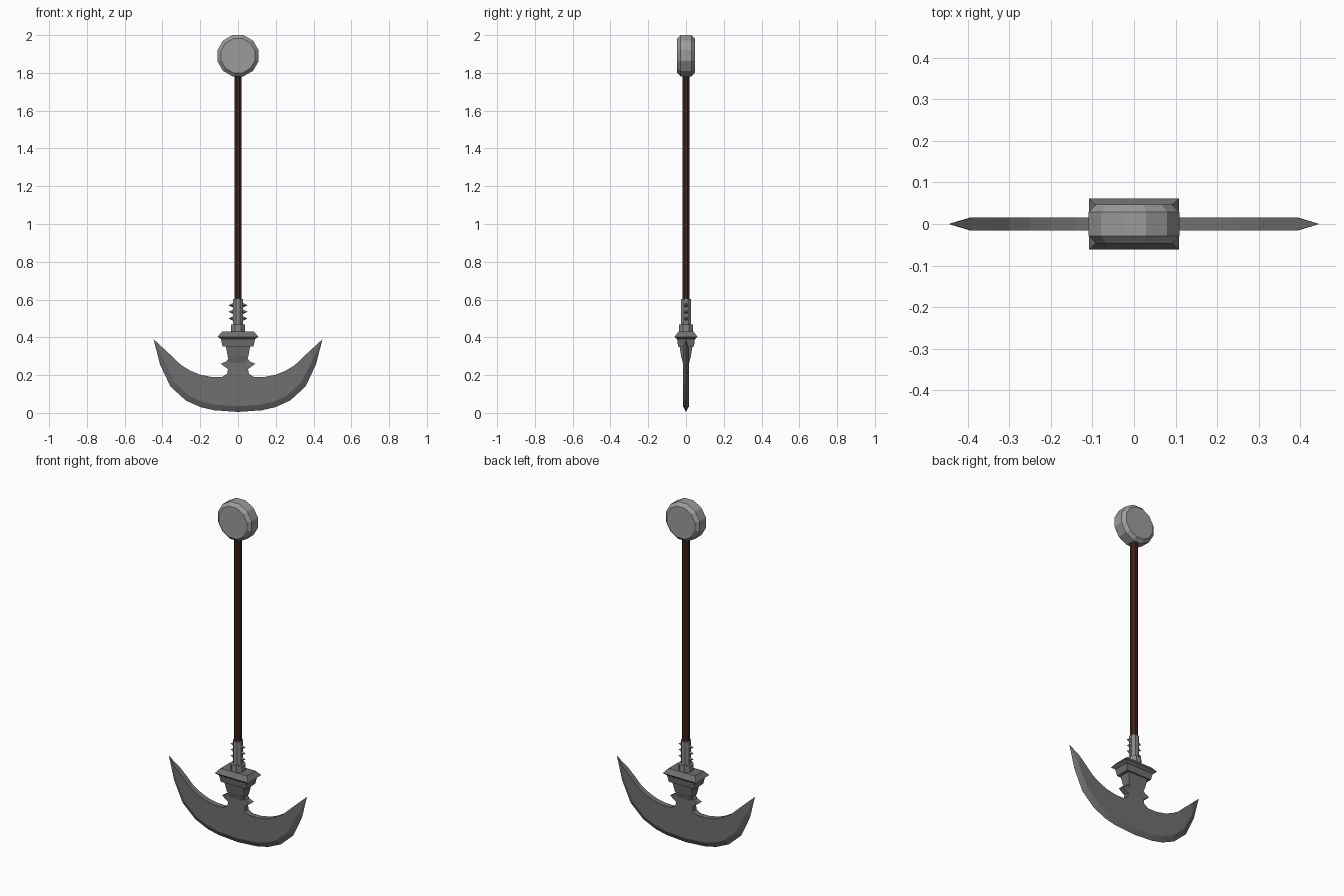
import bpy, bmesh, math
from mathutils import Matrix, Vector

if "Cube" in bpy.data.objects:
    bpy.data.objects.remove(bpy.data.objects["Cube"])


def material(name, rgb):
    m = bpy.data.materials.new(name)
    m.diffuse_color = (*rgb, 1)
    m.use_nodes = True
    m.node_tree.nodes["Principled BSDF"].inputs["Base Color"].default_value = m.diffuse_color
    return m


DARK = material("dark steel", (0.16, 0.16, 0.16))
MID = material("grey steel", (0.25, 0.25, 0.25))
LIGHT = material("pale steel", (0.34, 0.33, 0.32))
WOOD = material("dark wood", (0.055, 0.018, 0.011))


def finish(bm, name, mat):
    bmesh.ops.remove_doubles(bm, verts=bm.verts, dist=1e-5)
    bmesh.ops.recalc_face_normals(bm, faces=bm.faces)
    me = bpy.data.meshes.new(name)
    bm.to_mesh(me)
    bm.free()
    me.materials.append(mat)
    ob = bpy.data.objects.new(name, me)
    bpy.context.collection.objects.link(ob)
    return ob


def loft(name, rings, mat):
    """Skin a list of equal-length closed rings and cap both ends."""
    bm = bmesh.new()
    vs = [[bm.verts.new(p) for p in r] for r in rings]
    for a, b in zip(vs, vs[1:]):
        for i in range(len(a)):
            j = (i + 1) % len(a)
            bm.faces.new((a[i], a[j], b[j], b[i]))
    bm.faces.new(vs[0])
    bm.faces.new(vs[-1])
    return finish(bm, name, mat)


def circle(r, z, n):
    return [(r * math.cos(2 * math.pi * (i + .5) / n),
             r * math.sin(2 * math.pi * (i + .5) / n), z) for i in range(n)]


def rect(x, y, z):
    return [(-x, -y, z), (x, -y, z), (x, y, z), (-x, y, z)]


# Pommel: chamfered disc facing front
disc = loft("pommel", [circle(r, z, 12) for r, z in
            ((.094, -.047), (.113, -.029), (.113, .029), (.094, .047))], LIGHT)
disc.data.transform(Matrix.Translation((0, 0, 1.891)) @ Matrix.Rotation(math.pi / 2, 4, 'X'))

# Shaft, socket and collar
loft("shaft", [circle(.021, z, 8) for z in (.58, 1.80)], WOOD)
loft("socket", [circle(.028, z, 8) for z in (.45, .603)], MID)
loft("collar", [circle(.041, z, 8) for z in (.42, .468)], MID)

# Small studs on both sides of the socket
for i, z in enumerate((.57, .535, .50)):
    for s in (-1, 1):
        bm = bmesh.new()
        bmesh.ops.create_cone(bm, cap_ends=True, segments=4, radius1=.015, radius2=0, depth=.03,
                              matrix=Matrix.Translation((s * .035, 0, z))
                              @ Matrix.Rotation(s * math.pi / 2, 4, 'Y'))
        finish(bm, f"stud_{i}_{'left' if s < 0 else 'right'}", MID)

# Stepped rectangular guard tapering into the blade neck
loft("guard", [rect(*p) for p in (
    (.042, .015, .26), (.055, .026, .30), (.064, .034, .352), (.082, .042, .352),
    (.09, .047, .39), (.108, .061, .403), (.085, .04, .43))], DARK)

# Blade: right-half outlines (x, z); cutting edge, bevel ridge, flat back edge
tip = (.447, .39)
edge = [(0, .005), (.127, .014), (.197, .03), (.277, .066), (.358, .14), (.413, .257)]
ridge = [(0, .035), (.12, .043), (.185, .058), (.258, .09), (.332, .157), (.393, .275)]
back = [(.39, .337), (.344, .295), (.30, .252), (.25, .222), (.20, .202), (.14, .19),
        (.085, .19), (.058, .207), (.053, .232), (.092, .26), (.062, .272), (.047, .295),
        (.055, .34), (0, .34)]
T = .016
bm = bmesh.new()


def face(*pts):
    bm.faces.new([bm.verts.new(p) for p in pts])


for m in (-1, 1):
    def at(p, y):
        return (m * p[0], y, p[1])
    for y in (-T, T):
        face(*[at(p, y) for p in ridge + back])
        for i in range(len(edge) - 1):
            face(at(edge[i], 0), at(edge[i + 1], 0), at(ridge[i + 1], y), at(ridge[i], y))
        face(at(edge[-1], 0), at(tip, 0), at(ridge[-1], y))
        face(at(tip, 0), at(back[0], y), at(ridge[-1], y))
    face(at(tip, 0), at(back[0], -T), at(back[0], T))
    for a, b in zip(back, back[1:]):
        face(at(a, -T), at(b, -T), at(b, T), at(a, T))
finish(bm, "blade", DARK)
